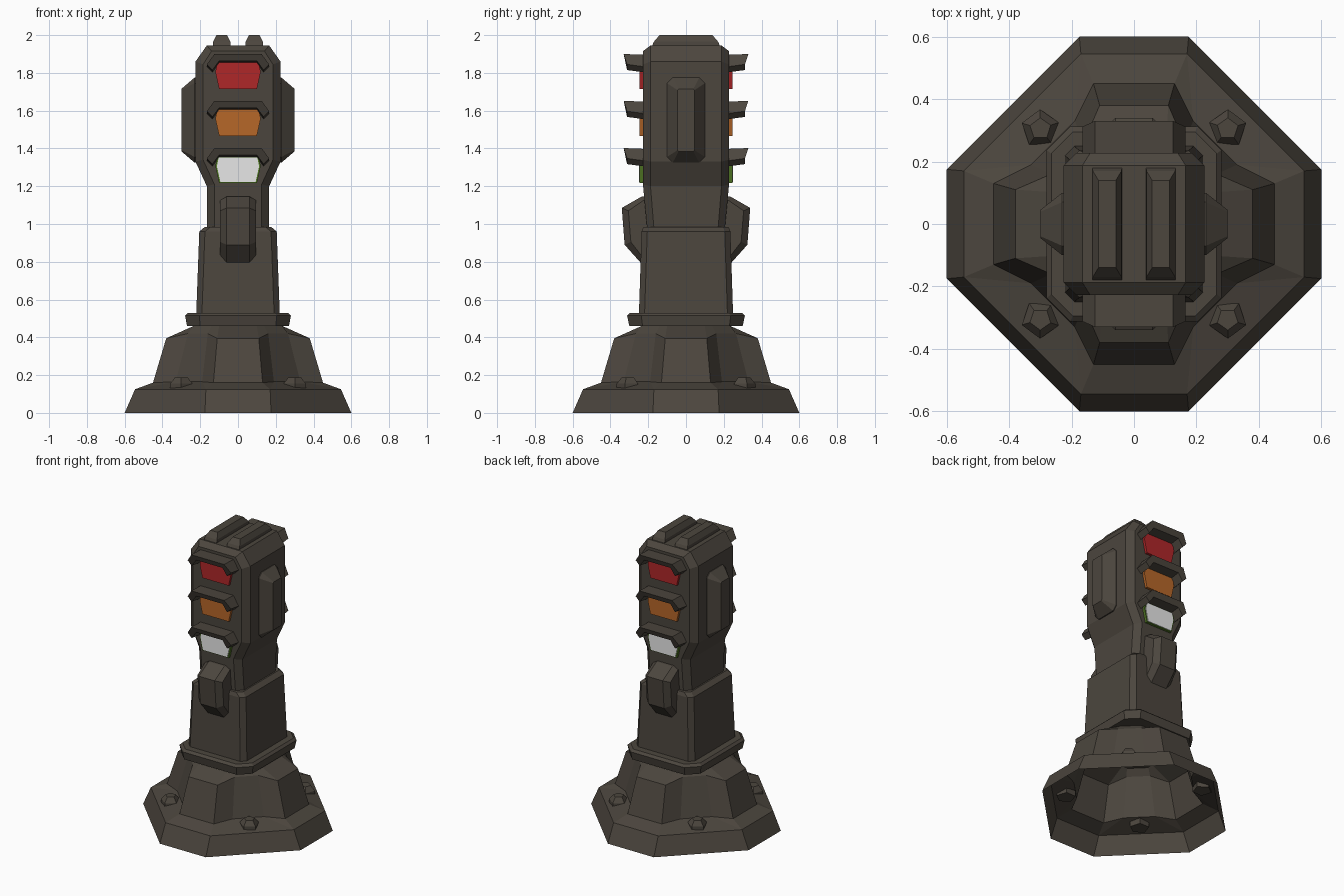
import bpy, bmesh, math

if "Cube" in bpy.data.objects:
    bpy.data.objects.remove(bpy.data.objects["Cube"])


def material(name, rgb):
    m = bpy.data.materials.new(name)
    m.diffuse_color = (*rgb, 1)
    m.use_nodes = True
    m.node_tree.nodes["Principled BSDF"].inputs["Base Color"].default_value = m.diffuse_color
    return m


METAL = material("dark_metal", (0.072, 0.061, 0.048))
RED = material("red_lens", (0.43, 0.02, 0.022))
ORANGE = material("orange_lens", (0.47, 0.135, 0.022))
GREEN = material("green_lens", (0.09, 0.2, 0.02))
WHITE = material("white_glow", (0.95, 0.95, 0.95))


def loft(name, rings, mat=METAL, cap_start=True, cap_end=True):
    """Skin a list of equal-length closed rings into one flat-shaded object."""
    bm = bmesh.new()
    rows = [[bm.verts.new(p) for p in r] for r in rings]
    n = len(rows[0])
    for a, b in zip(rows, rows[1:]):
        for i in range(n):
            j = (i + 1) % n
            bm.faces.new((a[i], a[j], b[j], b[i]))
    if cap_start:
        bm.faces.new(rows[0][::-1])
    if cap_end:
        bm.faces.new(rows[-1])
    bmesh.ops.remove_doubles(bm, verts=bm.verts, dist=1e-4)
    bmesh.ops.recalc_face_normals(bm, faces=bm.faces)
    me = bpy.data.meshes.new(name)
    bm.to_mesh(me)
    bm.free()
    me.materials.append(mat)
    ob = bpy.data.objects.new(name, me)
    bpy.context.collection.objects.link(ob)
    return ob


def box_ring(x, y, c, z):
    """Rectangle with cut corners at height z."""
    return [(x - c, -y, z), (x, c - y, z), (x, y - c, z), (x - c, y, z),
            (c - x, y, z), (-x, y - c, z), (-x, c - y, z), (c - x, -y, z)]


def rib_ring(inner, outer):
    """Cross-shaped ring; inner and outer are (half width, reach, height)."""
    pts = []
    for k in range(4):
        c, s = round(math.cos(k * math.pi / 2)), round(math.sin(k * math.pi / 2))
        for sign, (w, r, z) in ((-1, inner), (-1, outer), (1, outer), (1, inner)):
            u, v = r, sign * w
            pts.append((u * c - v * s, u * s + v * c, z))
    return pts


def mirrored(half):
    return half + [(-x, z) for x, z in reversed(half)]


# Hollow octagonal foot with four buttress ribs
rim, lip = (0.175, 0.6, 0), (0.17, 0.545, 0.125)
loft("ribbed_base", [
    rib_ring(rim, rim), rib_ring(lip, lip),
    rib_ring((0.19, 0.33, 0.165), (0.13, 0.45, 0.16)),
    rib_ring((0.16, 0.265, 0.42), (0.11, 0.38, 0.395)),
    rib_ring((0.14, 0.235, 0.46), (0.10, 0.235, 0.46))], cap_start=False)

# Anchor bolts
for sx in (-1, 1):
    for sy in (-1, 1):
        def pent(r, z):
            return [(sx * (0.3 + r * math.cos(math.tau * i / 5 + 0.3)),
                     sy * (0.305 + r * math.sin(math.tau * i / 5 + 0.3)), z)
                    for i in range(5)]
        loft("anchor_bolt", [pent(0.062, 0.12), pent(0.062, 0.155), pent(0.035, 0.188)])

# Collar and neck
loft("collar", [box_ring(0.27, 0.30, 0.07, 0.46), box_ring(0.28, 0.312, 0.075, 0.515),
                box_ring(0.265, 0.295, 0.07, 0.53)])
loft("neck", [box_ring(0.222, 0.25, 0.03, 0.5), box_ring(0.205, 0.235, 0.03, 0.96),
              box_ring(0.175, 0.225, 0.03, 0.985)])

# Signal head: front outline extruded in depth with chamfered front and back
full = mirrored([(0.165, 0.97), (0.165, 1.2), (0.225, 1.33), (0.225, 1.86), (0.165, 1.945)])
inset = mirrored([(0.125, 0.97), (0.125, 1.21), (0.185, 1.34), (0.185, 1.845), (0.14, 1.915)])


def head_ring(outline, y):
    return [(x, y * (0.9 if z < 1.1 else 1), z) for x, z in outline]


loft("signal_head", [head_ring(inset, -0.228), head_ring(full, -0.188),
                     head_ring(full, 0.188), head_ring(inset, 0.228)])

# Side panels and roof ridges
for s in (-1, 1):
    def panel(x, y, z0, z1, c):
        return [(s * x, a, b) for a, b in (
            (-y, z0 + c), (c - y, z0), (y - c, z0), (y, z0 + c),
            (y, z1 - c), (y - c, z1), (c - y, z1), (-y, z1 - c))]
    loft("side_panel", [panel(0.21, 0.10, 1.325, 1.775, 0.03),
                        panel(0.23, 0.10, 1.325, 1.775, 0.03),
                        panel(0.30, 0.045, 1.385, 1.715, 0.006)])

    def ridge(h, y, z):
        return [(s * 0.086 + h * a, y * b, z) for a, b in ((-1, -1), (1, -1), (1, 1), (-1, 1))]
    loft("roof_ridge", [ridge(0.048, 0.185, 1.93), ridge(0.046, 0.17, 1.965),
                        ridge(0.028, 0.14, 2.0)])

# Clips, lenses and hoods on the front and the back
big = [(0.18, 1.15), (0.235, 1.145), (0.34, 1.085), (0.325, 0.89), (0.24, 0.795), (0.2, 0.795)]
small = [(0.18, 1.125), (0.225, 1.125), (0.305, 1.07), (0.292, 0.905), (0.23, 0.825), (0.2, 0.825)]
lens = mirrored([(0.10, -0.07), (0.12, 0.02), (0.11, 0.07)])
arch = [(0.135, 0.03), (0.165, 0.06), (0.125, 0.115)]
arch = arch + [(-x, z) for x, z in reversed(arch)] + [(-0.10, 0.078), (0.10, 0.078)]
for s, side in ((-1, "front"), (1, "back")):
    loft(side + "_clip", [[(x, s * y, z) for y, z in prof] for x, prof in
                          ((-0.095, small), (-0.06, big), (0.06, big), (0.095, small))])
    for zc, mat, label in ((1.785, RED, "red"), (1.537, ORANGE, "orange"), (1.287, GREEN, "green")):
        def lens_ring(k, y):
            return [(x * k, s * y, zc + z * k) for x, z in lens]
        loft(f"{side}_{label}_lens", [lens_ring(1, 0.21), lens_ring(1, 0.245)], mat)
        if label == "green":
            loft(side + "_glow_plate", [lens_ring(0.93, 0.243), lens_ring(0.93, 0.249)], WHITE)
        near = [(x, s * 0.2, zc + z - (0.015 if z < 0.1 else 0.005)) for x, z in arch]
        far = [(x, s * (0.33 if z > 0.1 else 0.312), zc + z) for x, z in arch]
        loft(f"{side}_{label}_hood", [near, far])
